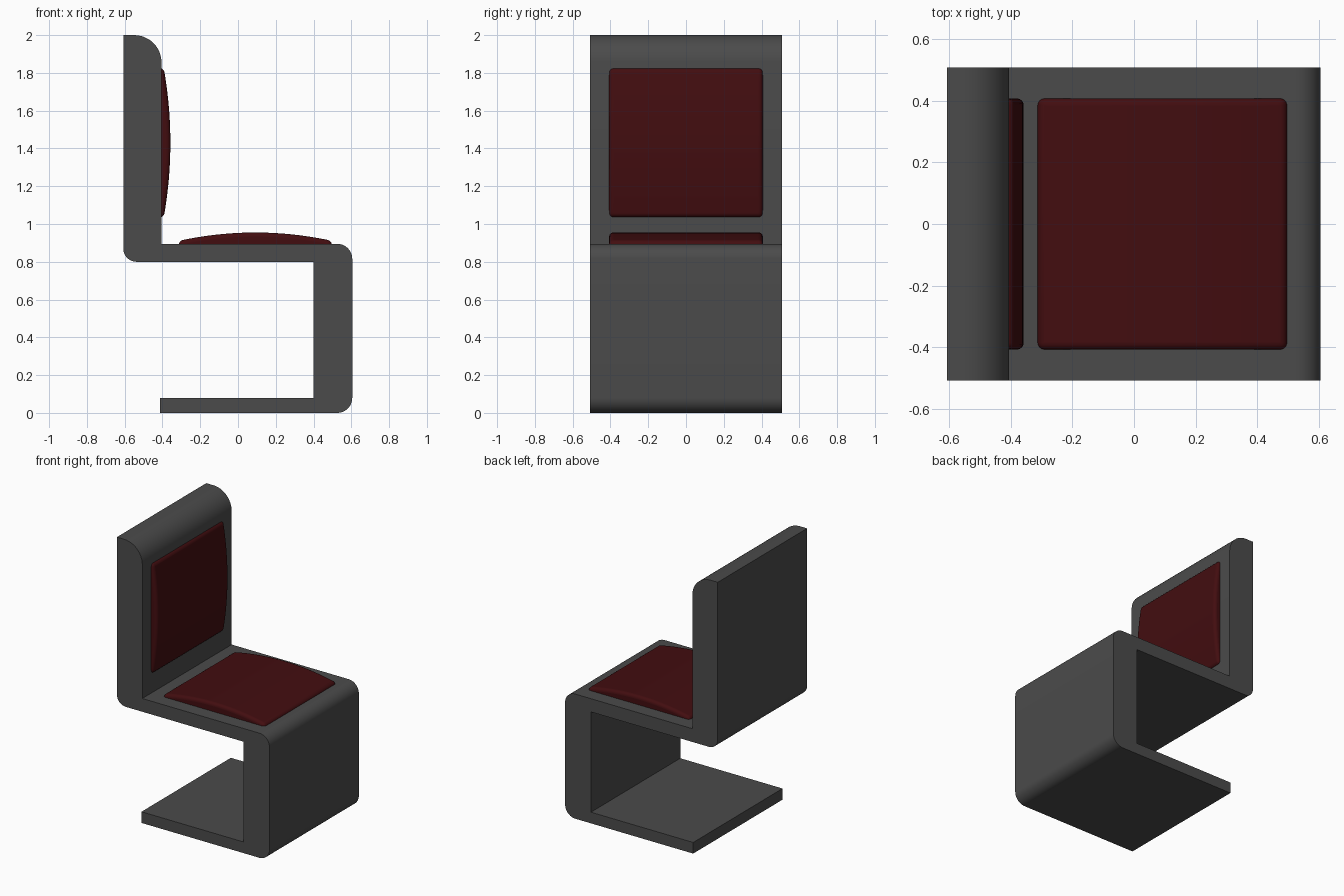
import bpy, bmesh, math
from mathutils import Vector

if "Cube" in bpy.data.objects:
    bpy.data.objects.remove(bpy.data.objects["Cube"])


def rounded(points, steps=12):
    """Outline from (x, z, radius) with filleted right-angle corners."""
    out = []
    n = len(points)
    for i, (x, z, r) in enumerate(points):
        p = Vector((x, z))
        if r == 0:
            out.append(p)
            continue
        a = (Vector(points[i - 1][:2]) - p).normalized()
        b = (Vector(points[(i + 1) % n][:2]) - p).normalized()
        c = p + (a + b) * r
        for k in range(steps + 1):
            t = k / steps * math.pi / 2
            out.append(c - b * r * math.cos(t) - a * r * math.sin(t))
    return out


def extrude(name, outline, half, color):
    """Extrude an XZ outline symmetrically along Y."""
    bm = bmesh.new()
    face = bm.faces.new([bm.verts.new((x, -half, z)) for x, z in outline])
    ext = bmesh.ops.extrude_face_region(bm, geom=[face])
    verts = [g for g in ext["geom"] if isinstance(g, bmesh.types.BMVert)]
    bmesh.ops.translate(bm, verts=verts, vec=(0, 2 * half, 0))
    bmesh.ops.recalc_face_normals(bm, faces=bm.faces)
    mesh = bpy.data.meshes.new(name)
    bm.to_mesh(mesh)
    bm.free()
    ob = bpy.data.objects.new(name, mesh)
    bpy.context.collection.objects.link(ob)
    mat = bpy.data.materials.new(name + "_colour")
    mat.diffuse_color = color
    mat.use_nodes = True
    mat.node_tree.nodes["Principled BSDF"].inputs["Base Color"].default_value = mat.diffuse_color
    mesh.materials.append(mat)
    bpy.ops.object.select_all(action='DESELECT')
    ob.select_set(True)
    bpy.context.view_layer.objects.active = ob
    bpy.ops.object.shade_smooth_by_angle(angle=math.radians(35))
    return ob


def arch(length, edge, peak, depth, steps=24):
    """Domed cushion section: (along, height) with a buried base."""
    pts = [(length / 2, -depth), (-length / 2, -depth)]
    for k in range(steps + 1):
        t = 2 * k / steps - 1
        pts.append((t * length / 2, edge + (peak - edge) * (1 - t * t)))
    return pts


def cushion(name, outline):
    ob = extrude(name, outline, 0.407, (0.055, 0.004, 0.005, 1))
    bev = ob.modifiers.new("soft_edges", 'BEVEL')
    bev.width = 0.022
    bev.segments = 5
    bev.limit_method = 'ANGLE'
    bev.angle_limit = math.radians(40)


# One-piece cantilever frame: back, seat, front support and base
frame = [(-0.607, 2.0, 0), (-0.405, 2.0, 0.145), (-0.405, 0.895, 0),
         (0.605, 0.895, 0.08), (0.605, 0, 0.08), (-0.412, 0, 0),
         (-0.412, 0.08, 0), (0.4, 0.08, 0), (0.4, 0.8, 0),
         (-0.607, 0.8, 0.07)]
extrude("chair_frame", rounded(frame), 0.507, (0.07, 0.07, 0.07, 1))

# Domed cushions on the seat and the back
section = arch(0.81, 0.016, 0.06, 0.04)
cushion("seat_cushion", [(0.092 + u, 0.895 + h) for u, h in section])
section = arch(0.79, 0.012, 0.047, 0.04)
cushion("back_cushion", [(-0.405 + h, 1.43 + u) for u, h in section])
